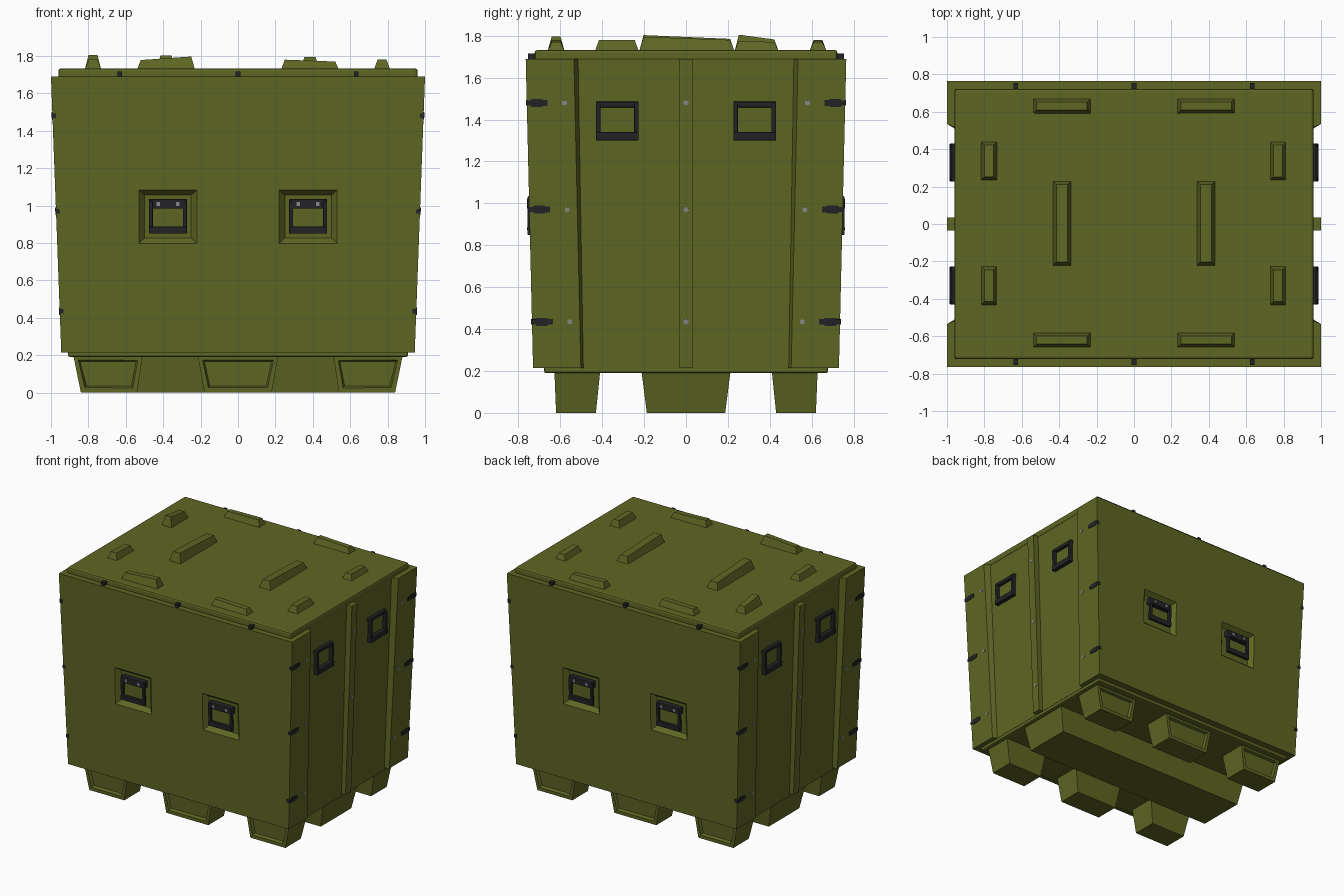
import bpy, bmesh, math
from mathutils import Matrix, Vector

if "Cube" in bpy.data.objects:
    bpy.data.objects.remove(bpy.data.objects["Cube"])


def material(name, rgb):
    m = bpy.data.materials.new(name)
    m.diffuse_color = (*rgb, 1)
    m.use_nodes = True
    m.node_tree.nodes["Principled BSDF"].inputs["Base Color"].default_value = m.diffuse_color
    return m


GREEN = material("olive green", (0.113, 0.133, 0.017))
BLACK = material("charcoal black", (0.017, 0.017, 0.020))
GREY = material("bolt grey", (0.25, 0.25, 0.26))
SX, SY = 0.0373, 0.0237            # outward slope of the side and front walls


def finish(name, bm, mat, bevel=0.0):
    bmesh.ops.recalc_face_normals(bm, faces=bm.faces)
    me = bpy.data.meshes.new(name)
    bm.to_mesh(me)
    bm.free()
    me.materials.append(mat)
    ob = bpy.data.objects.new(name, me)
    bpy.context.collection.objects.link(ob)
    if bevel:
        b = ob.modifiers.new("bevel", 'BEVEL')
        b.width, b.segments = bevel, 2
    return ob


def loft(bm, low, high):
    """Solid between two point loops of the same length."""
    a = [bm.verts.new(p) for p in low]
    b = [bm.verts.new(p) for p in high]
    n = len(a)
    faces = [bm.faces.new(a[::-1]), bm.faces.new(b)]
    for i in range(n):
        j = (i + 1) % n
        faces.append(bm.faces.new((a[i], a[j], b[j], b[i])))
    return faces


def rect(x0, x1, y0, y1, z0, z1=None):
    z1 = z0 if z1 is None else z1
    return [(x0, y0, z0), (x1, y0, z1), (x1, y1, z1), (x0, y1, z0)]


def box(bm, x0, x1, y0, y1, z0, z1, mx=Matrix()):
    lo = [mx @ Vector(p) for p in rect(x0, x1, y0, y1, z0)]
    hi = [mx @ Vector(p) for p in rect(x0, x1, y0, y1, z1)]
    loft(bm, lo, hi)


def place(angle, u, dist, z, slope):
    """Frame lying on a sloped wall: x along it, -y outward, z up."""
    return (Matrix.Rotation(math.radians(angle), 4, 'Z') @ Matrix.Translation((u, -dist, z))
            @ Matrix.Rotation(math.atan(slope), 4, 'X'))


def wall_x(z):
    return 1.0 + (z - 1.69) * SX


def wall_y(z):
    return 0.765 + (z - 1.69) * SY


# tapered body with recessed side panels between the corner posts
def plan(core, xo, yo, y_in, y_out, z):
    q = [(core, y_in), (xo, y_out), (xo, yo)]
    pts = []
    for sx, sy, order in ((1, 1, 1), (-1, 1, -1), (-1, -1, 1), (1, -1, -1)):
        pts += [(sx * x, sy * y, z) for x, y in q[::order]]
    return pts


bm = bmesh.new()
loft(bm, plan(0.91, 0.945, 0.73, 0.49, 0.502, 0.215),
     plan(0.955, 1.0, 0.765, 0.515, 0.535, 1.69))
body = finish("body", bm, GREEN)

# handle pockets cut into front and back
bm = bmesh.new()
for ang in (0, 180):
    for u in (-0.375, 0.375):
        mx = place(ang, u, wall_y(0.94), 0.94, SY)
        ring = lambda w, h, d: [mx @ Vector((x, d, z)) for x, z in
                                ((-w, -h), (w, -h), (w, h), (-w, h))]
        loft(bm, ring(0.125, 0.115, 0.035), ring(0.16, 0.147, -0.006))
cutter = finish("pocket_cutter", bm, GREEN)
cutter.hide_render = True
mod = body.modifiers.new("pockets", 'BOOLEAN')
mod.operation, mod.object, mod.solver = 'DIFFERENCE', cutter, 'EXACT'
bpy.context.view_layer.objects.active = body
bpy.ops.object.modifier_apply(modifier=mod.name)
bpy.data.objects.remove(cutter)

# lid and base plates
bm = bmesh.new()
box(bm, -0.96, 0.96, -0.722, 0.722, 1.68, 1.733)
finish("lid", bm, GREEN, 0.013)
bm = bmesh.new()
box(bm, -0.908, 0.908, -0.678, 0.678, 0.19, 0.235)
finish("base_plate", bm, GREEN, 0.01)

# middle rib on each side
bm = bmesh.new()
for s in (-1, 1):
    loft(bm, rect(s * 0.88, s * 0.945, -0.034, 0.034, 0.215),
         rect(s * 0.93, s * 1.0, -0.034, 0.034, 1.69))
finish("side_ribs", bm, GREEN)

# stacking blocks on the lid: x, y, half sizes, top heights at both ends
blocks = [(-0.385, -0.62, 0.155, 0.041, 1.778, 1.797), (0.385, -0.62, 0.155, 0.041, 1.78, 1.77),
          (-0.385, 0.63, 0.155, 0.041, 1.775, 1.78), (0.385, 0.63, 0.155, 0.041, 1.78, 1.77),
          (-0.775, -0.33, 0.044, 0.105, 1.78, 1.775), (0.77, -0.33, 0.044, 0.105, 1.78, 1.78),
          (-0.775, 0.337, 0.044, 0.105, 1.805, 1.782), (0.77, 0.337, 0.044, 0.105, 1.775, 1.77),
          (-0.385, 0.004, 0.05, 0.227, 1.803, 1.785), (0.385, 0.004, 0.05, 0.227, 1.795, 1.78)]
bm = bmesh.new()
for x, y, w, d, z0, z1 in blocks:
    i = 0.02
    top = rect(x - w + i, x + w - i, y - d + i, y + d - i, z0, z1)
    if d > w:                      # slope along y instead of x
        top = [(px, py, z0 if py < y else z1) for px, py, _ in top]
    loft(bm, rect(x - w, x + w, y - d, y + d, 1.725), top)
finish("stacking_blocks", bm, GREEN)

# feet with sunken outer faces, and the long middle runner
bm = bmesh.new()
for s in (-1, 1):
    for b0, b1, t0, t1 in ((-0.84, -0.54, -0.88, -0.51), (-0.18, 0.18, -0.215, 0.215),
                           (0.54, 0.84, 0.51, 0.88)):
        faces = loft(bm, rect(b0, b1, s * 0.62, s * 0.43, 0),
                     rect(t0, t1, s * 0.628, s * 0.41, 0.195))
        bmesh.ops.recalc_face_normals(bm, faces=faces)
        outer = max(faces, key=lambda f: s * f.calc_center_median().y)
        bmesh.ops.inset_individual(bm, faces=[outer], thickness=0.034)
        bmesh.ops.inset_individual(bm, faces=[outer], thickness=0.012, depth=-0.02)
finish("feet", bm, GREEN)
bm = bmesh.new()
loft(bm, rect(-0.84, 0.84, -0.187, 0.187, 0), rect(-0.88, 0.88, -0.212, 0.212, 0.195))
finish("middle_runner", bm, GREEN)


# handles: open frames with a mounting bar and a thicker grip
def handle(bm, mx, depth, out, top, grip):
    w, h = 0.102, 0.092
    box(bm, -w, w, -out * 0.5, depth, h - top, h, mx)
    for s in (-1, 1):
        e = sorted((s * w, s * (w - 0.022)))
        box(bm, *e, -out * 0.8, depth * 0.3, -h + 0.01, h - 0.01, mx)
    box(bm, -w, w, -out, depth * 0.3, -h, -h + grip, mx)


front, side, bolts = bmesh.new(), bmesh.new(), bmesh.new()
for ang in (0, 180):
    for u in (-0.375, 0.375):
        mx = place(ang, u, wall_y(0.942), 0.942, SY)
        handle(front, mx, 0.036, 0.012, 0.05, 0.038)
        for b in (-0.052, 0.052):
            box(bolts, b - 0.009, b + 0.009, -0.010, 0, 0.056, 0.078, mx)
    for u in (-0.328, 0.328):
        handle(side, place(ang + 90, u, 0.957, 1.393, 0.0305), 0.015, 0.03, 0.026, 0.04)
finish("wall_handles", front, BLACK, 0.004)
finish("side_handles", side, BLACK, 0.004)

# bolts, and latches at the corner posts
latches = bmesh.new()
for ang in (90, 270):
    for z, y in ((1.48, 0.58), (0.97, 0.567), (0.435, 0.555)):
        for u in (-y, 0, y):
            mx = place(ang, u, wall_x(z), z, SX) @ Matrix.Rotation(math.pi / 2, 4, 'X')
            bmesh.ops.create_cone(bolts, cap_ends=True, segments=6, radius1=0.013,
                                  radius2=0.013, depth=0.008, matrix=mx)
        for s in (-1, 1):
            mx = place(ang, s * wall_y(z), wall_x(z), z, SX)
            for a, b, h in ((0.004, -0.03, 0.012), (-0.02, -0.075, 0.019), (-0.07, -0.1, 0.014)):
                box(latches, *sorted((s * a, s * b)), -0.004, 0.02, -h, h, mx)
# small latches along the lid edges
for s in (-1, 1):
    for x in (-0.632, 0, 0.632):
        box(latches, x - 0.013, x + 0.013, *sorted((s * 0.715, s * 0.755)), 1.685, 1.716)
finish("latches", latches, BLACK)
finish("bolts", bolts, GREY)
